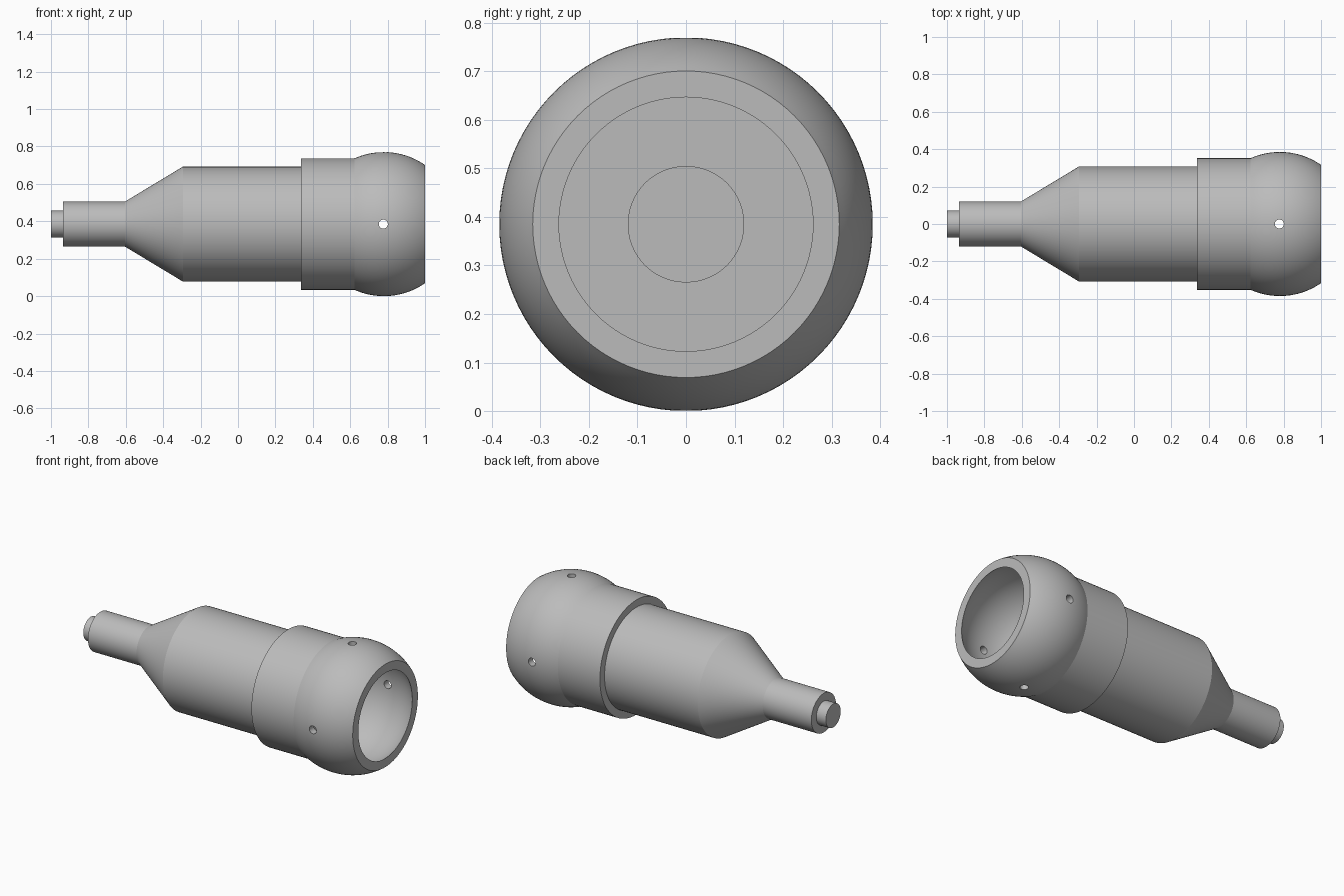
import bpy, bmesh
from math import sin, cos, pi, acos, radians
from mathutils import Matrix, Vector

if "Cube" in bpy.data.objects:
    bpy.data.objects.remove(bpy.data.objects["Cube"], do_unlink=True)

grey = bpy.data.materials.new("plain_grey")
grey.use_nodes = True
colour = (0.5, 0.5, 0.5, 1)
grey.diffuse_color = colour
grey.node_tree.nodes["Principled BSDF"].inputs["Base Color"].default_value = colour

AXIS_Z = 0.385      # height of the long axis
BALL_X = 0.78       # centre of the rounded head
BALL_R, BORE_R = 0.385, 0.342
SEGMENTS = 96


def arc(radius, x_from, x_to, steps=20):
    """Points (x, r) along a sphere between two stations on the axis."""
    a, b = (acos((x - BALL_X) / radius) for x in (x_from, x_to))
    angles = [a + (b - a) * i / steps for i in range(steps + 1)]
    return [(BALL_X + radius * cos(t), radius * sin(t)) for t in angles]


def lathe(name, profile):
    """Spin an (x, r) profile about the long axis."""
    bm = bmesh.new()
    verts = [bm.verts.new((x, 0, r)) for x, r in profile]
    edges = [bm.edges.new(pair) for pair in zip(verts, verts[1:])]
    bmesh.ops.spin(bm, geom=verts + edges, cent=(0, 0, 0), axis=(1, 0, 0),
                   angle=2 * pi, steps=SEGMENTS, use_duplicate=False)
    bmesh.ops.remove_doubles(bm, verts=bm.verts, dist=0.0002)
    bmesh.ops.recalc_face_normals(bm, faces=bm.faces)
    return add_object(name, bm, (0, 0, AXIS_Z))


def add_object(name, bm, location):
    mesh = bpy.data.meshes.new(name)
    bm.to_mesh(mesh)
    bm.free()
    mesh.materials.append(grey)
    obj = bpy.data.objects.new(name, mesh)
    obj.location = location
    bpy.context.collection.objects.link(obj)
    return obj


# Housing: stepped tip, neck, cone, barrel, collar, round head, hollow socket
tip_to_collar = [(-1, 0), (-1, 0.072), (-0.935, 0.072), (-0.935, 0.12),
                 (-0.605, 0.12), (-0.295, 0.307), (0.338, 0.307), (0.338, 0.352)]
head = arc(BALL_R, 0.624, 1)
socket = arc(BORE_R, 1, 0.62)
socket_floor = [(0.62, 0.12), (0.625, 0.12), (0.625, 0)]
housing = lathe("housing", tip_to_collar + head + socket + socket_floor)

# Two crossing drills make the four pin holes in the head
for name, axis in (("drill_side", "X"), ("drill_upright", None)):
    bm = bmesh.new()
    turn = Matrix.Rotation(pi / 2, 4, axis) if axis else Matrix()
    bmesh.ops.create_cone(bm, cap_ends=True, segments=32, radius1=0.024,
                          radius2=0.024, depth=1, matrix=turn)
    drill = add_object(name, bm, (BALL_X - 0.003, 0, AXIS_Z))
    drill.hide_render = True
    drill.hide_set(True)
    cut = housing.modifiers.new(name, 'BOOLEAN')
    cut.operation = 'DIFFERENCE'
    cut.solver = 'EXACT'
    cut.object = drill

# Apply the holes, then smooth the curved surfaces
bpy.ops.object.select_all(action='DESELECT')
housing.select_set(True)
bpy.context.view_layer.objects.active = housing
for mod in list(housing.modifiers):
    bpy.ops.object.modifier_apply(modifier=mod.name)
bpy.ops.object.shade_smooth_by_angle(angle=radians(20))
for drill in [o for o in bpy.data.objects if o.name.startswith("drill_")]:
    bpy.data.objects.remove(drill, do_unlink=True)
